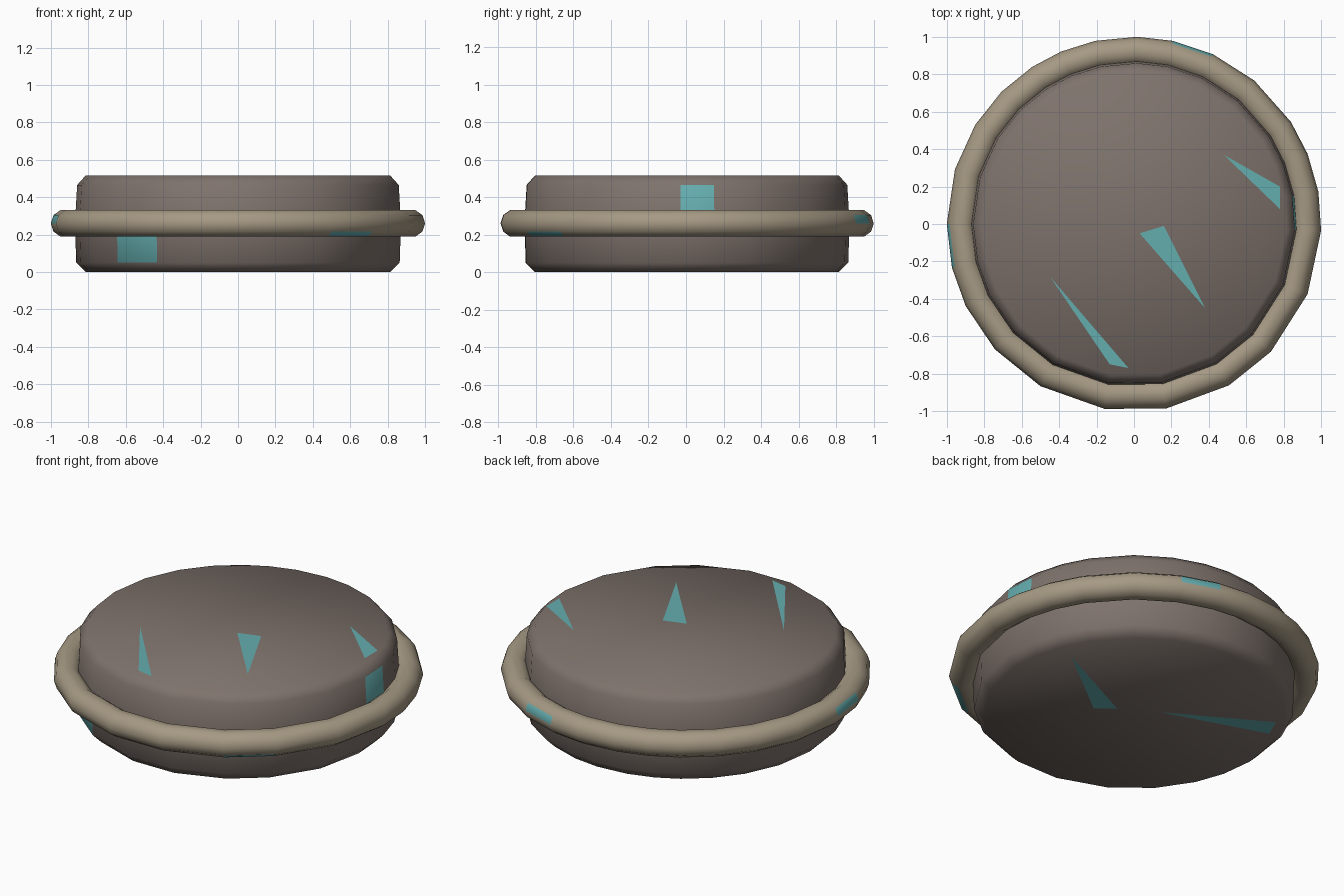
import bpy, bmesh, math
from mathutils import Vector

if "Cube" in bpy.data.objects:
    bpy.data.objects.remove(bpy.data.objects["Cube"])


def material(name, color):
    m = bpy.data.materials.new(name)
    m.diffuse_color = color
    m.use_nodes = True
    m.node_tree.nodes["Principled BSDF"].inputs["Base Color"].default_value = m.diffuse_color
    return m


STONE = material("stone", (0.21, 0.17, 0.15, 1))
BRONZE = material("bronze", (0.38, 0.32, 0.23, 1))
TEAL = material("teal", (0.13, 0.42, 0.43, 1))

# slightly uneven hand-cut divisions around the rim (degrees)
ANGLES = [-99, -80, -59.5, -43, -22, -2, 10, 22, 33, 50, 65, 78, 89, 102,
          113, 123, 135, 148, 163, 180, 193.5, 206, 222, 240]


def revolve(name, profile, closed, mat, patches, smooth=50):
    """Spin an (r, z) profile; faces nearest each patch point become teal."""
    bm = bmesh.new()
    rings = [[bm.verts.new((r * math.cos(math.radians(a)),
                            r * math.sin(math.radians(a)), z))
              for a in ANGLES] for r, z in profile]
    n = len(ANGLES)
    pairs = list(zip(rings, rings[1:]))
    if closed:
        pairs.append((rings[-1], rings[0]))
    sides = []
    for lo, hi in pairs:
        for i in range(n):
            j = (i + 1) % n
            sides.append(bm.faces.new((lo[i], lo[j], hi[j], hi[i])))
    if not closed:
        bm.faces.new(rings[0][::-1])
        bm.faces.new(rings[-1])
    for p in patches:
        near = min(sides, key=lambda f: (f.calc_center_median() - Vector(p)).length)
        near.material_index = 1
    bmesh.ops.recalc_face_normals(bm, faces=bm.faces)
    return finish(name, bm, [mat, TEAL], smooth)


def finish(name, bm, mats, smooth=None):
    me = bpy.data.meshes.new(name)
    bm.to_mesh(me)
    bm.free()
    for m in mats:
        me.materials.append(m)
    ob = bpy.data.objects.new(name, me)
    bpy.context.collection.objects.link(ob)
    if smooth:
        bpy.ops.object.select_all(action='DESELECT')
        ob.select_set(True)
        bpy.context.view_layer.objects.active = ob
        bpy.ops.object.shade_smooth_by_angle(angle=math.radians(smooth))
    return ob


# chamfered disc body
revolve("disc_body",
        [(0.815, 0), (0.865, 0.05), (0.872, 0.26), (0.86, 0.465), (0.815, 0.515)],
        False, STONE,
        [(-0.55, -0.66, 0.15), (0.86, 0.05, 0.4)])

# rounded band around the middle
tube = [(0.925 + 0.076 * math.cos(t), 0.26 + 0.075 * math.sin(t))
        for t in (math.tau * k / 10 for k in range(10))]
revolve("rim_band", tube, True, BRONZE,
        [(0.6, -0.75, 0.2), (0.4, 0.88, 0.28), (-0.97, 0.0, 0.28)])

# slim teal shards inlaid in the top and bottom faces
SHARDS = {
    0.517: [((0.03, -0.05), (0.16, -0.01), (0.38, -0.45)),
            ((-0.45, -0.28), (-0.13, -0.75), (-0.03, -0.77)),
            ((0.48, 0.37), (0.78, 0.2), (0.78, 0.08))],
    -0.0: [((-0.7, 0.3), (-0.65, 0.42), (-0.1, 0.1)),
           ((0.65, 0.25), (0.2, -0.1), (0.1, -0.02))],
}
bm = bmesh.new()
for z, tris in SHARDS.items():
    for tri in tris:
        f = bm.faces.new([bm.verts.new((x, y, z if z > 0.1 else -0.001))
                          for x, y in tri])
        f.normal_update()
        if (f.normal.z > 0) != (z > 0.1):
            f.normal_flip()
finish("teal_shards", bm, [TEAL])
